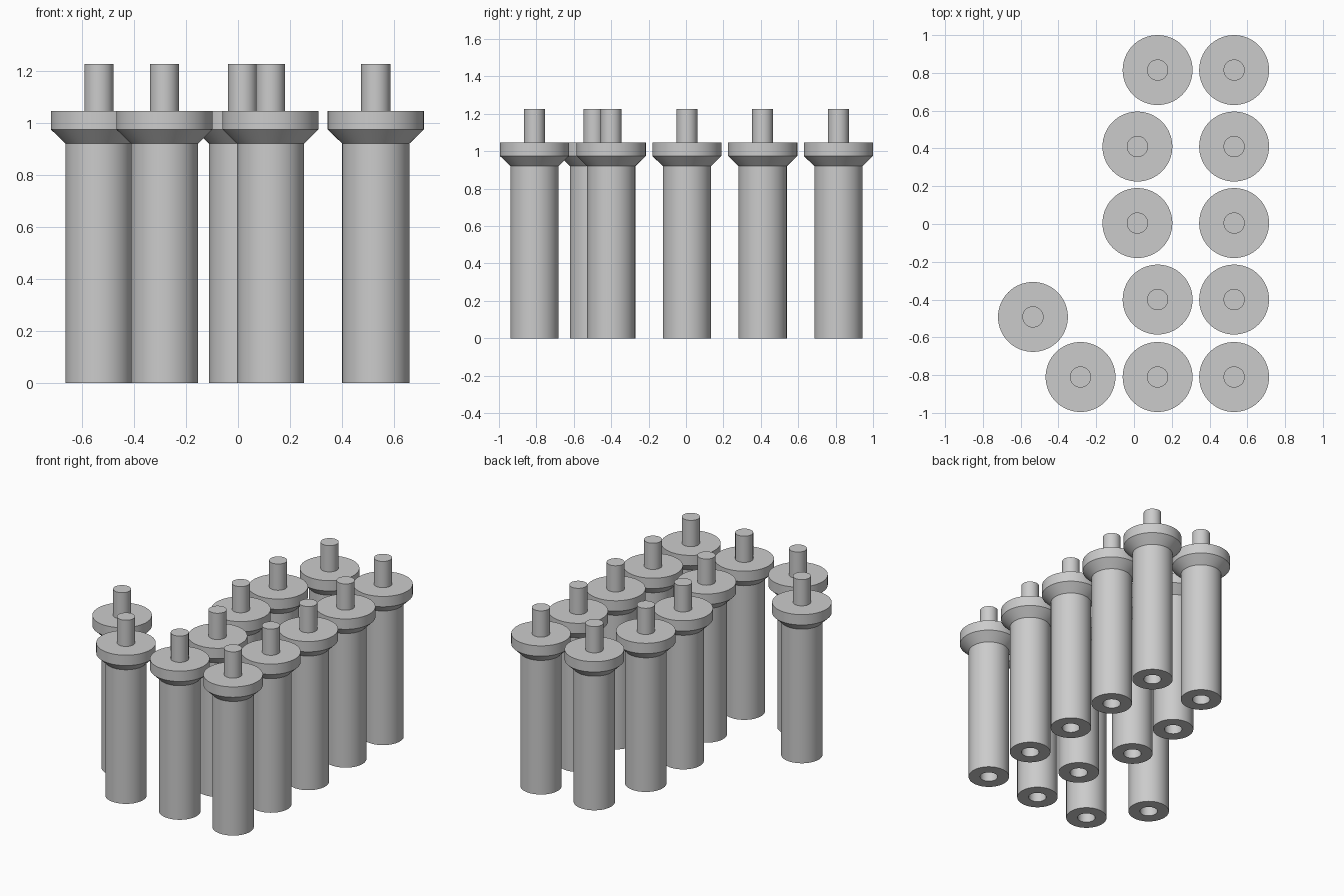
import bpy
import bmesh
import math

if "Cube" in bpy.data.objects:
    bpy.data.objects.remove(bpy.data.objects["Cube"])

SEGMENTS = 64

grey = bpy.data.materials.new("plain grey")
grey.diffuse_color = (0.6, 0.6, 0.6, 1.0)
grey.use_nodes = True
grey.node_tree.nodes["Principled BSDF"].inputs["Base Color"].default_value = grey.diffuse_color

# Lathe profile (radius, height): blind bottom hole, shaft, flared collar, top pin
PROFILE = [
    (0, 0.2), (0.056, 0.2), (0.056, 0), (0.129, 0), (0.129, 0.92),
    (0.185, 0.975), (0.185, 1.046), (0.056, 1.046), (0.056, 1.226), (0, 1.226),
]

# Post centres: straight column, stepped column, and the two outer posts
CENTRES = [(0.53, y) for y in (0.815, 0.41, 0.005, -0.4, -0.81)]
CENTRES += [(0.125, 0.815), (0.018, 0.41), (0.018, 0.005), (0.125, -0.4), (0.125, -0.81)]
CENTRES += [(-0.283, -0.81), (-0.535, -0.492)]


def make_post_mesh():
    bm = bmesh.new()
    verts = [bm.verts.new((r, 0, z)) for r, z in PROFILE]
    edges = [bm.edges.new(pair) for pair in zip(verts, verts[1:])]
    bmesh.ops.spin(bm, geom=verts + edges, cent=(0, 0, 0), axis=(0, 0, 1),
                   angle=math.tau, steps=SEGMENTS, use_merge=True)
    bmesh.ops.remove_doubles(bm, verts=bm.verts, dist=1e-5)
    bmesh.ops.recalc_face_normals(bm, faces=bm.faces)
    # Smooth round walls, crisp rims
    for face in bm.faces:
        face.smooth = True
    for edge in bm.edges:
        edge.smooth = edge.calc_face_angle(0) < math.radians(30)
    mesh = bpy.data.meshes.new("post")
    bm.to_mesh(mesh)
    bm.free()
    mesh.materials.append(grey)
    return mesh


post_mesh = make_post_mesh()
for i, (x, y) in enumerate(CENTRES, 1):
    post = bpy.data.objects.new(f"post_{i}", post_mesh)
    post.location = (x, y, 0)
    bpy.context.collection.objects.link(post)
